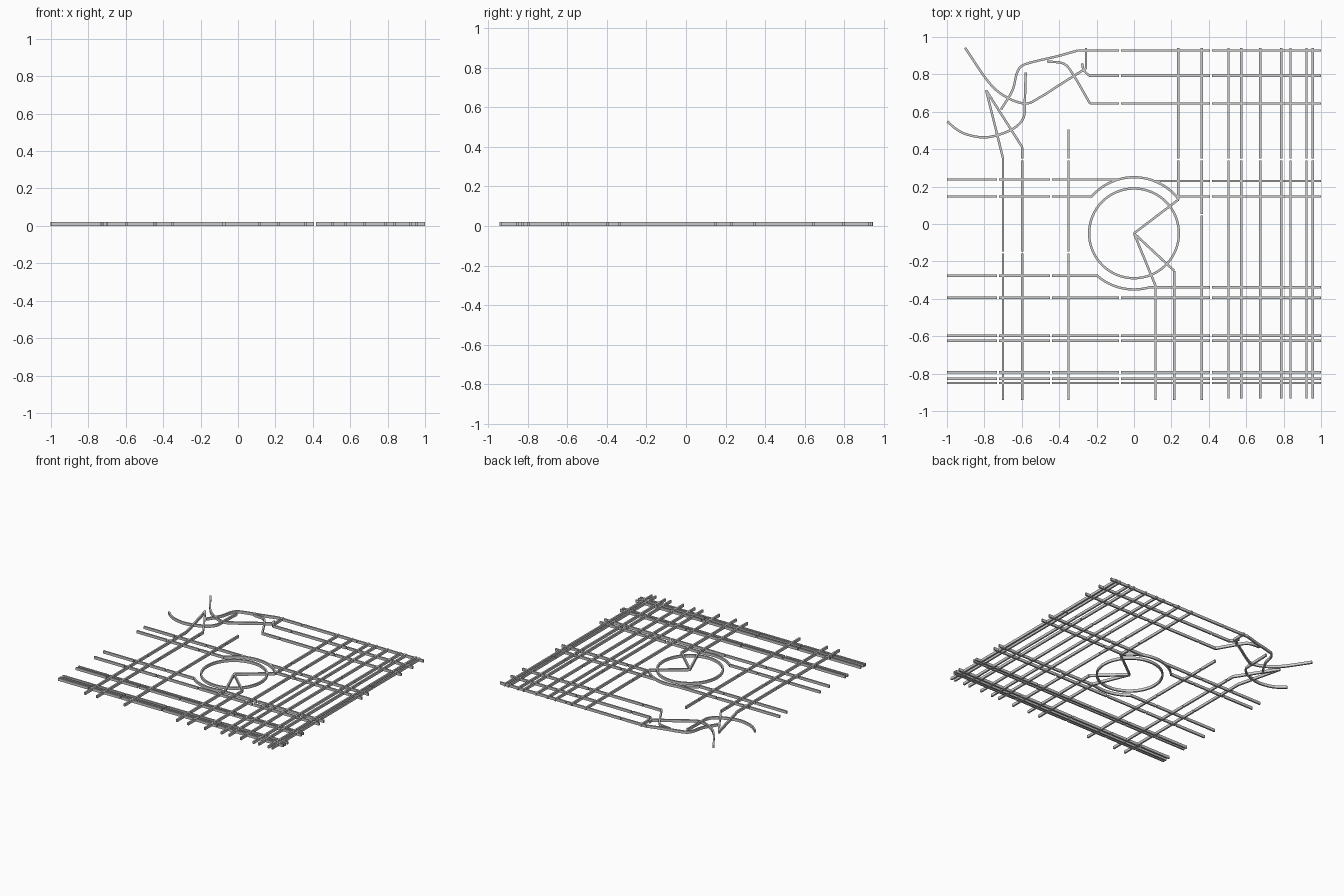
import bpy, bmesh, math
from mathutils import Vector

if "Cube" in bpy.data.objects:
    bpy.data.objects.remove(bpy.data.objects["Cube"])

W, H, GAP = 0.0125, 0.021, 0.009
TOP = 0.942


def ribbon(name, pts, closed=False):
    """Square-section strip following a flat path, mitred at corners."""
    p = [Vector(q) for q in pts]
    n = len(p)
    bm = bmesh.new()
    rings = []
    for i in range(n):
        a = p[i - 1] if (i > 0 or closed) else None
        b = p[(i + 1) % n] if (i < n - 1 or closed) else None
        d1 = (p[i] - a).normalized() if a is not None else (b - p[i]).normalized()
        d2 = (b - p[i]).normalized() if b is not None else d1
        t = (d1 + d2).normalized()
        side = Vector((-t.y, t.x)) * (W / 2 / max(0.5, t.dot(d1)))
        l, r = p[i] + side, p[i] - side
        rings.append([bm.verts.new((v.x, v.y, z)) for v, z in
                      ((l, 0), (r, 0), (r, H), (l, H))])
    for i in range(n if closed else n - 1):
        A, B = rings[i], rings[(i + 1) % n]
        for k in range(4):
            m = (k + 1) % 4
            bm.faces.new((A[k], A[m], B[m], B[k]))
    if not closed:
        bm.faces.new(rings[0])
        bm.faces.new(rings[-1][::-1])
    bmesh.ops.recalc_face_normals(bm, faces=bm.faces)
    me = bpy.data.meshes.new(name)
    bm.to_mesh(me)
    bm.free()
    ob = bpy.data.objects.new(name, me)
    bpy.context.collection.objects.link(ob)
    return ob


def smooth(pts, steps=6):
    """Catmull-Rom samples through the given points."""
    q = [Vector(v) for v in pts]
    q = [2 * q[0] - q[1]] + q + [2 * q[-1] - q[-2]]
    out = []
    for i in range(1, len(q) - 2):
        a, b, c, d = q[i - 1:i + 3]
        for s in range(steps):
            t = s / steps
            out.append(0.5 * (2 * b + (c - a) * t + (2 * a - 5 * b + 4 * c - d) * t * t
                              + (3 * b - a - 3 * c + d) * t ** 3))
    return out + [q[-2]]


def arc(r, a0, a1, n):
    return [(r * math.cos(math.radians(a0 + (a1 - a0) * i / n)),
             -0.05 + r * math.sin(math.radians(a0 + (a1 - a0) * i / n))) for i in range(n + 1)]


def straight(name, fixed, lo, hi, cuts, vertical):
    """Straight bar split by the narrow joints between panels."""
    stops = [lo]
    for c in cuts:
        if lo + 0.02 < c < hi - 0.02:
            stops += [c - GAP / 2, c + GAP / 2]
    stops.append(hi)
    for a, b in zip(stops[::2], stops[1::2]):
        ends = [(fixed, a), (fixed, b)] if vertical else [(a, fixed), (b, fixed)]
        ribbon(name, ends)


# Bars running front to back
for x, lo, hi in ((-0.70, -TOP, 0.35), (-0.597, -TOP, 0.41), (-0.35, -TOP, 0.505)):
    straight("left_long_bar", x, lo, hi, (-0.152, 0.345), True)
for x, hi in ((0.115, -0.33), (0.215, -0.25)):
    straight("short_front_bar", x, -TOP, hi, (), True)
straight("short_back_bar", 0.237, 0.13, TOP, (0.345,), True)
straight("right_long_bar", 0.362, -TOP, TOP, (0.05, 0.345), True)
for x in (0.505, 0.573, 0.675, 0.788, 0.837, 0.922, 0.955):
    straight("right_long_bar", x, -0.932, TOP, (0.345,), True)

# Bars running left to right
joints = (-0.727, -0.444, -0.075, 0.412)
for y, lo, hi in ((0.928, -0.30, 1), (0.793, -0.24, 1), (0.644, -0.235, 1),
                  (0.238, -1, -0.08), (0.23, 0.105, 1), (0.147, -1, -0.228),
                  (0.147, 0.226, 1), (-0.277, -1, -0.195), (-0.338, 0.08, 1),
                  (-0.395, -1, 1), (-0.597, -1, 1), (-0.625, -1, 1),
                  (-0.793, -1, 1), (-0.827, -1, 1), (-0.85, -1, 1)):
    straight("cross_bar", y, lo, hi, joints, False)

# Central ring, outer arcs and spokes
ribbon("centre_ring", arc(0.24, 0, 360, 64)[:-1], True)
ribbon("upper_outer_arc", arc(0.3, 38, 140, 32))
ribbon("lower_outer_arc", arc(0.3, 228, 286, 20))
ribbon("spokes_back", [(0, -0.05), (0.237, 0.13)])
ribbon("spokes_right", [(0, -0.05), (0.215, -0.25)])
ribbon("spokes_front", [(0, -0.05), (0.115, -0.33)])

# Slanted ends of the two left bars
ribbon("left_slant", [(-0.70, 0.35), (-0.79, 0.714)])
ribbon("inner_slant", [(-0.597, 0.41), (-0.79, 0.714)])

# Winding strips in the back left corner
ribbon("corner_valley", smooth([(-0.903, TOP), (-0.78, 0.762), (-0.69, 0.683), (-0.583, 0.644),
                                (-0.503, 0.677), (-0.38, 0.755), (-0.257, 0.832)]))
ribbon("corner_post", [(-0.257, 0.828), (-0.257, TOP)])
ribbon("corner_bowl", smooth([(-0.998, 0.548), (-0.947, 0.505), (-0.888, 0.477), (-0.802, 0.463),
                              (-0.717, 0.479), (-0.636, 0.516), (-0.59, 0.57), (-0.584, 0.65),
                              (-0.579, 0.81)]))
ribbon("corner_shoulder", smooth([(-0.30, 0.928), (-0.41, 0.897), (-0.53, 0.869), (-0.60, 0.845),
                                  (-0.628, 0.80), (-0.65, 0.714), (-0.711, 0.612)]))
ribbon("corner_hook", smooth([(-0.465, 0.869), (-0.374, 0.856), (-0.32, 0.79), (-0.235, 0.644)]))
ribbon("corner_stub", smooth([(-0.278, 0.858), (-0.268, 0.822), (-0.24, 0.793)]))
